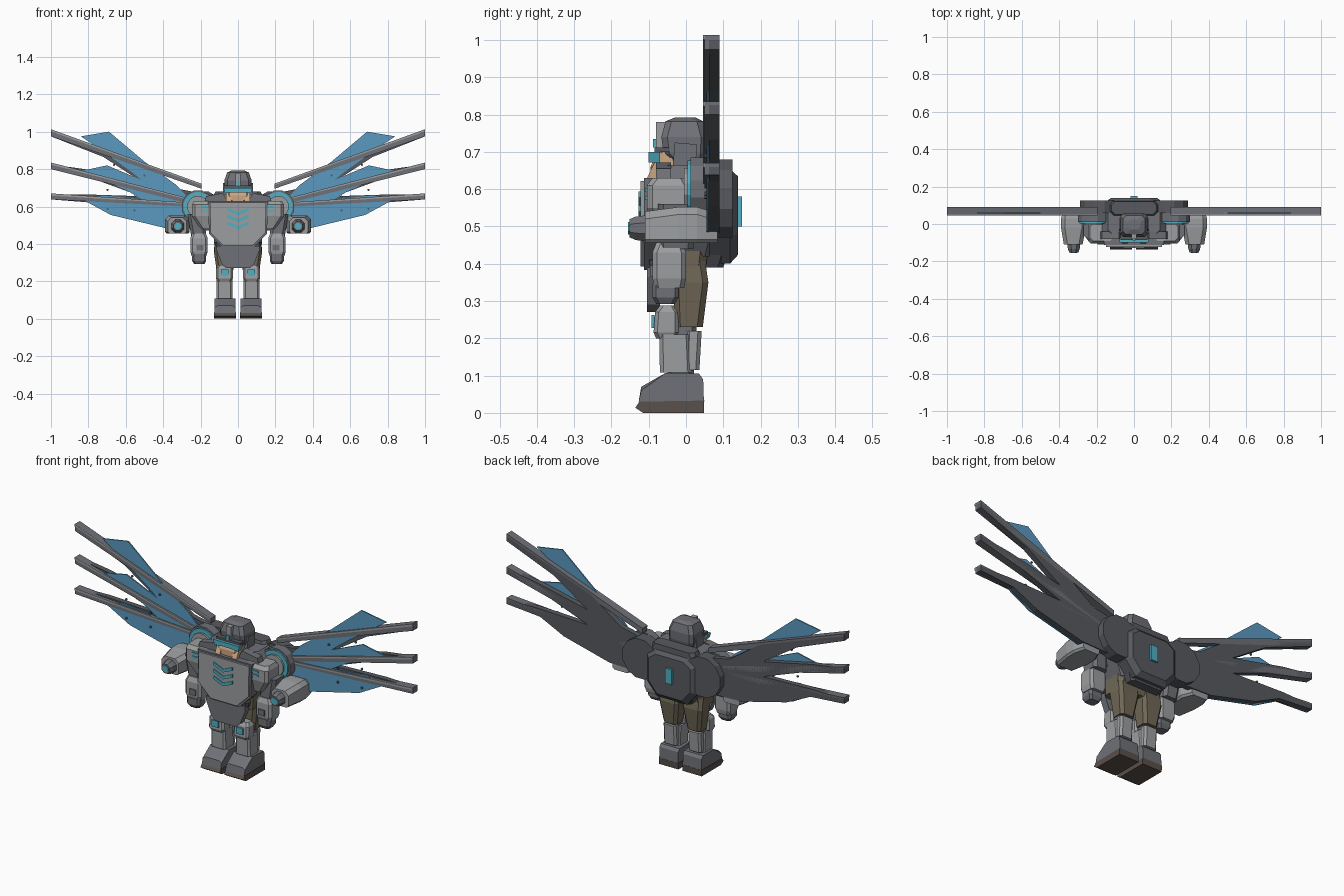
import bpy, bmesh, math
from mathutils import Vector


def material(name, r, g, b):
    m = bpy.data.materials.new(name)
    m.diffuse_color = (r, g, b, 1)
    return m


LIGHT = material("light grey armour", .33, .34, .35)
MID = material("mid grey armour", .16, .165, .185)
DARK = material("dark grey metal", .095, .102, .115)
BLUE = material("feather blue", .105, .32, .53)
CYAN = material("glowing cyan", .085, .43, .55)
SKIN = material("skin", .60, .38, .23)
KHAKI = material("khaki cloth", .165, .14, .095)
SOLE = material("brown sole", .10, .08, .07)


def finish(name, bm, mat):
    bmesh.ops.recalc_face_normals(bm, faces=bm.faces[:])
    me = bpy.data.meshes.new(name)
    bm.to_mesh(me)
    bm.free()
    ob = bpy.data.objects.new(name, me)
    bpy.context.collection.objects.link(ob)
    me.materials.append(mat)
    return ob


def loft(name, mat, rings):
    """Skin a list of rings that all have the same number of points."""
    bm = bmesh.new()
    loops = [[bm.verts.new(p) for p in ring] for ring in rings]
    n = len(loops[0])
    for a, b in zip(loops, loops[1:]):
        for i in range(n):
            j = (i + 1) % n
            bm.faces.new((a[i], a[j], b[j], b[i]))
    bm.faces.new(loops[0])
    bm.faces.new(loops[-1])
    return finish(name, bm, mat)


def plate(name, mat, pts, y0, y1, s=1):
    """Front outline (x, z) extruded from y0 to y1."""
    return loft(name, mat, [[(s * x, y, z) for x, z in pts] for y in (y0, y1)])


def side_plate(name, mat, pts, x0, x1, s=1):
    """Side outline (y, z) extruded from x0 to x1."""
    return loft(name, mat, [[(s * x, y, z) for y, z in pts] for x in (x0, x1)])


def column(name, mat, sections, c=.012, s=1):
    """Stack of chamfered rectangles (z, x0, x1, y0, y1)."""
    rings = []
    for z, a, b, f, k in sections:
        xy = [(a + c, f), (b - c, f), (b, f + c), (b, k - c),
              (b - c, k), (a + c, k), (a, k - c), (a, f + c)]
        rings.append([(s * x, y, z) for x, y in xy])
    return loft(name, mat, rings)


def box(name, mat, x0, x1, y0, y1, z0, z1, s=1):
    return plate(name, mat, [(x0, z0), (x1, z0), (x1, z1), (x0, z1)], y0, y1, s)


def disc(x, z, r, n=8, turn=.5):
    return [(x + r * math.cos((i + turn) * math.tau / n),
             z + r * math.sin((i + turn) * math.tau / n)) for i in range(n)]


def mirror(pts):
    return pts + [(-x, z) for x, z in reversed(pts)]


# Rib ends: outer top, outer bottom, inner x, inner top, inner bottom
RIBS = [(1.013, .975, .195, .722, .695), (.835, .80, .28, .648, .62),
        (.67, .638, .28, .622, .60)]
FEATHERS = [
    [(.84, .975), (.69, 1.0), (.5, .84), (.33, .715), (.26, .64), (.4, .64), (.55, .77), (.70, .88)],
    [(.84, .79), (.70, .82), (.5, .735), (.3, .665), (.27, .56), (.45, .60), (.6, .69)],
    [(.84, .64), (.72, .66), (.5, .635), (.28, .62), (.27, .51), (.39, .485), (.68, .555), (.80, .62)]]

for s, side in ((-1, "left"), (1, "right")):
    # Wing: three-fingered back panel, blue feathers, ribs
    plate(f"wing_panel_{side}", DARK,
          [(.15, .48), (.39, .487), (.66, .555), (.80, .622), (1, .638), (1, .66),
           (.82, .665), (.52, .655), (.82, .765), (1, .80), (1, .825), (.82, .80),
           (.66, .765), (.52, .735), (.72, .865), (1, .975), (1, 1.0), (.5, .82),
           (.32, .695), (.15, .66)], .062, .09, s)
    for i, f in enumerate(FEATHERS):
        plate(f"feather_{i}_{side}", BLUE, f, .055, .062, s)
    for i, (t, b, x, ti, bi) in enumerate(RIBS):
        plate(f"wing_rib_{i}_{side}", MID, [(1, t), (1, b), (x, bi), (x, ti)], .05, .09, s)
        plate(f"rib_trim_{i}_{side}", LIGHT,
              [(1, t), (1, t - .012), (x, ti - .008), (x, ti)], .046, .05, s)
        for u in (.42, .62):
            px = 1 - u * (1 - x)
            pz = b + (bi - b) * u - .035
            plate(f"feather_rivet_{i}_{side}", DARK, disc(px, pz, .006, 6), .049, .055, s)

    # Wing hub with glowing ring
    plate(f"hub_back_{side}", DARK, disc(.185, .575, .108, 12), .06, .125, s)
    plate(f"hub_front_{side}", MID, disc(.215, .60, .088, 12), .012, .06, s)
    plate(f"hub_ring_{side}", CYAN, disc(.215, .60, .078, 16), .004, .012, s)
    plate(f"hub_cap_{side}", LIGHT, disc(.215, .60, .058, 12), -.006, .004, s)

    # Shoulder and chest side block with vents
    column(f"shoulder_block_{side}", LIGHT,
           [(.48, .12, .20, -.085, .0), (.55, .11, .245, -.105, .01),
            (.61, .11, .245, -.105, .01), (.63, .11, .235, -.09, 0)], .015, s)
    for z in (.577, .597):
        box(f"chest_vent_{side}", CYAN, .155, .195, -.11, -.104, z - .005, z + .005, s)
    column(f"upper_arm_{side}", MID,
           [(.44, .17, .25, -.075, .02), (.56, .18, .27, -.075, .03)], .015, s)

    # Forearm and fist
    column(f"forearm_{side}", LIGHT,
           [(.335, .17, .248, -.085, -.005), (.36, .162, .255, -.09, 0),
            (.43, .162, .255, -.09, 0), (.455, .172, .245, -.08, -.01)], .012, s)
    box(f"wrist_mark_{side}", MID, .185, .222, -.096, -.089, .365, .395, s)
    column(f"fist_{side}", MID,
           [(.292, .18, .235, -.08, -.03), (.31, .17, .245, -.09, -.02),
            (.345, .17, .245, -.09, -.02)], .01, s)

    # Arm cannon
    loft(f"cannon_body_{side}", LIGHT,
         [[(s * x, y, z) for x, z in
           [(a, .465), (a + .01, .455), (b - .01, .455), (b, .465),
            (b, h - .02), (b - .02, h), (a + .02, h), (a, h - .02)]]
          for y, a, b, h in ((-.11, .275, .375, .54), (-.02, .258, .39, .552),
                             (.03, .258, .39, .552), (.085, .28, .375, .535))])
    loft(f"cannon_barrel_{side}", MID,
         [[(s * x, y, z) for x, z in disc(.322, .495, r)]
          for y, r in ((-.152, .026), (-.135, .034), (-.105, .038))])
    plate(f"cannon_glow_{side}", CYAN, disc(.322, .495, .018), -.155, -.15, s)

    # Leg: thigh, shin, calf, knee
    column(f"thigh_{side}", KHAKI,
           [(.23, .03, .11, -.03, .045), (.35, .012, .128, -.035, .06),
            (.45, .008, .125, -.04, .045)], .015, s)
    column(f"shin_core_{side}", MID, [(.09, .04, .105, -.05, .02), (.26, .04, .105, -.05, .03)], .012, s)
    column(f"shin_guard_{side}", LIGHT,
           [(.108, .03, .115, -.07, .015), (.21, .03, .115, -.072, .01)], .01, s)
    column(f"calf_guard_{side}", LIGHT,
           [(.115, .035, .11, -.005, .036), (.22, .035, .11, 0, .042)], .01, s)
    column(f"knee_guard_{side}", LIGHT,
           [(.2, .035, .11, -.08, -.03), (.215, .028, .117, -.087, -.02),
            (.27, .028, .117, -.083, -.02), (.288, .04, .105, -.07, -.03)], .01, s)
    box(f"knee_light_{side}", CYAN, .052, .092, -.093, -.085, .228, .262, s)

    # Boot
    side_plate(f"boot_sole_{side}", SOLE,
               [(-.115, 0), (.048, 0), (.049, .033), (-.125, .03), (-.136, .014)], .012, .127, s)
    loft(f"boot_{side}", MID,
         [[(s * x, y, z) for y, z in
           [(.048, .033), (.046, .09), (.035, .105), (-.055, .107), (-.12, .07 - d), (-.127, .03)]]
          for x, d in ((.014, .01), (.03, 0), (.108, 0), (.125, .01))])

# Torso, waist and groin guard
column("torso", MID, [(.42, -.12, .12, -.07, .07), (.5, -.17, .17, -.085, .09),
                      (.62, -.18, .18, -.08, .09), (.665, -.14, .14, -.05, .08)], .02)
column("waist", KHAKI, [(.36, -.125, .125, -.075, .05), (.45, -.13, .13, -.075, .06)], .02)
plate("groin_guard", MID, mirror([(.115, .39), (.115, .365), (.085, .29), (.06, .27)]), -.105, -.07)
column("belt", DARK, [(.385, -.12, .12, -.095, -.06), (.41, -.125, .125, -.1, -.06)], .01)
plate("collar", MID, mirror([(.18, .625), (.17, .655), (.08, .672), (.055, .625)]), -.08, -.04)

# Chest plate over a darker border, with chevrons
plate("chest_border", MID, mirror([(.16, .63), (.155, .455), (.085, .383)]), -.112, -.06)
plate("chest_plate", LIGHT, mirror([(.15, .622), (.147, .46), (.078, .392)]), -.122, -.1)
for z in (.585, .548, .511):
    plate("chest_chevron", CYAN,
          [(-.055, z + .008), (0, z - .016), (.055, z + .008), (.055, z - .008),
           (0, z - .032), (-.055, z - .008)], -.128, -.121)

# Backpack with bevelled rear and light
outline = [(.10, .655), (.15, .62), (.15, .47), (.09, .40)]
loft("backpack", DARK, [[(x * k, y, .535 + (z - .535) * k) for x, z in mirror(outline)]
                        for y, k in ((.06, 1), (.118, 1), (.14, .82))])
column("backpack_top", DARK, [(.62, -.15, .15, .03, .125), (.68, -.12, .12, .05, .12)], .02)
box("backpack_light", CYAN, -.02, .02, .135, .15, .50, .58)
column("hip_guard_back", DARK, [(.39, -.09, .09, .03, .10), (.44, -.12, .12, .03, .115)], .015)

# Head: face, beard spikes, helmet, visor, crest
column("neck", MID, [(.62, -.06, .06, -.05, .04), (.68, -.05, .05, -.05, .04)], .015)
column("face", SKIN, [(.63, -.045, .045, -.095, -.01), (.66, -.062, .062, -.095, 0),
                      (.71, -.06, .06, -.075, 0)], .015)
for s in (-1, 1):
    side_plate("cheek_beard", SKIN, [(-.108, .622), (-.07, .703), (-.055, .675), (-.035, .69),
                                     (-.035, .63)], .035, .064, s)
    side_plate("helmet_ear", MID, [(-.035, .665), (.025, .655), (.03, .72), (-.03, .725)], .06, .08, s)
column("helmet", MID, [(.65, -.06, .06, -.02, .045), (.695, -.072, .072, -.06, .055),
                       (.74, -.073, .073, -.066, .056), (.782, -.058, .058, -.055, .045),
                       (.792, -.035, .035, -.03, .025)], .016)
plate("visor", CYAN, mirror([(.078, .70), (.07, .672), (.02, .676)]), -.1, -.07)
plate("helmet_brow", DARK, mirror([(.072, .712), (.072, .70)]), -.085, -.04)
box("helmet_crest", LIGHT, -.014, .014, -.08, -.05, .70, .78)
box("crest_light", CYAN, -.009, .009, -.088, -.079, .712, .735)
